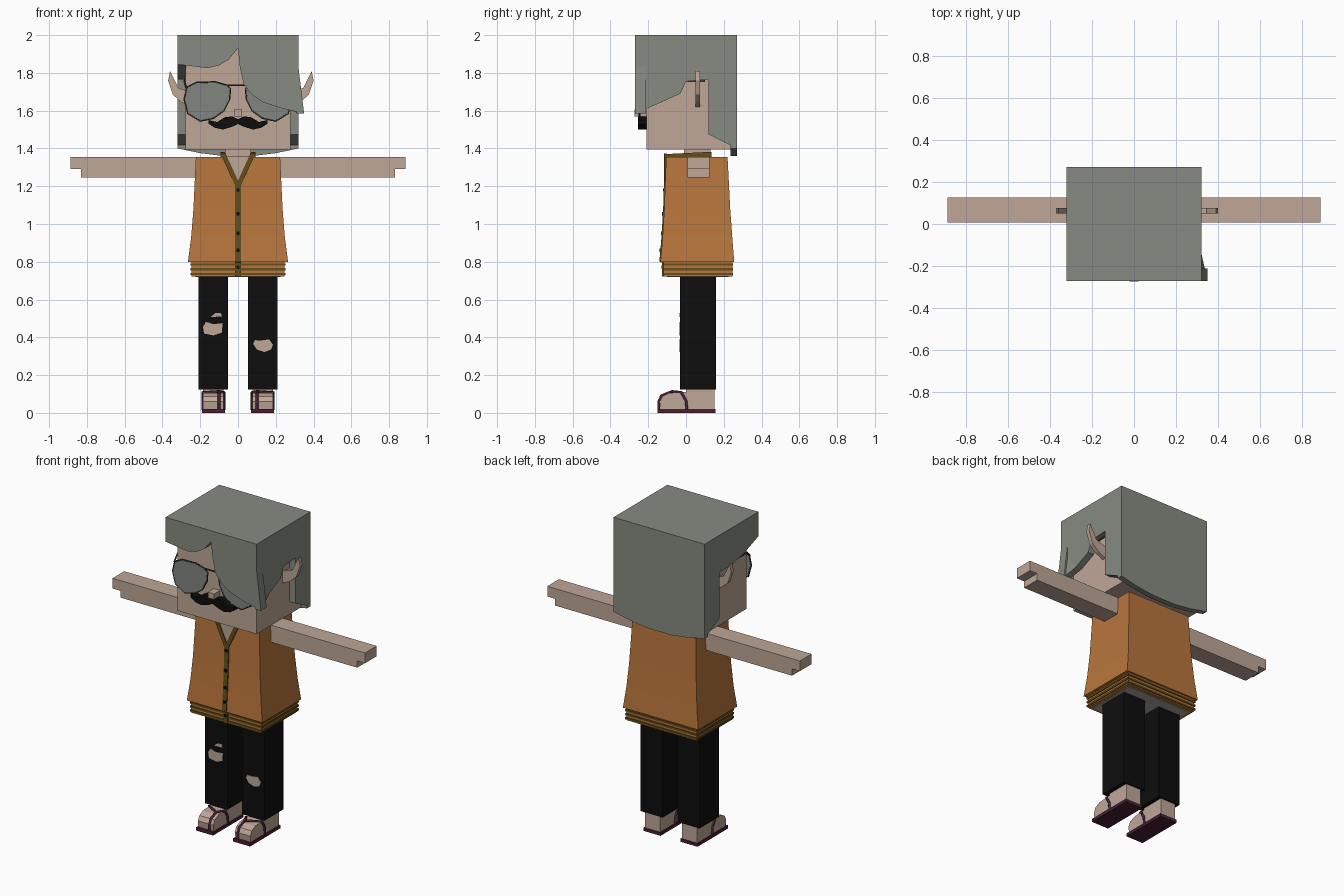
import bpy
import bmesh

cube = bpy.data.objects.get("Cube")
if cube:
    bpy.data.objects.remove(cube, do_unlink=True)


def material(name, r, g, b):
    m = bpy.data.materials.new(name)
    m.use_nodes = True
    m.diffuse_color = (r, g, b, 1)
    node = next(n for n in m.node_tree.nodes if n.type == 'BSDF_PRINCIPLED')
    node.inputs["Base Color"].default_value = (r, g, b, 1)
    return m


SKIN = material("skin", .52, .385, .31)
HAIR = material("grey hair", .245, .26, .22)
ORANGE = material("orange cloth", .48, .18, .045)
OLIVE = material("olive trim", .13, .075, .01)
BLACK = material("black", .004, .004, .004)
MAROON = material("maroon rubber", .065, .015, .035)
LENS = material("grey lens", .22, .24, .215)
FRAME = material("dark frame", .05, .045, .04)
LINING = material("grey lining", .4, .38, .36)


def finish(name, bm, mat):
    bmesh.ops.recalc_face_normals(bm, faces=bm.faces[:])
    me = bpy.data.meshes.new(name)
    bm.to_mesh(me)
    bm.free()
    me.materials.append(mat)
    ob = bpy.data.objects.new(name, me)
    bpy.context.scene.collection.objects.link(ob)
    return ob


def prism(name, pts, axis, a, b, mat):
    """Extrude an outline along x (points are y, z) or along y (points are x, z)."""
    bm = bmesh.new()
    place = (lambda p, q, t: (t, p, q)) if axis == 'x' else (lambda p, q, t: (p, t, q))
    rings = [[bm.verts.new(place(p, q, t)) for p, q in pts] for t in (a, b)]
    n = len(pts)
    for ring in rings:
        bm.faces.new(ring)
    for i in range(n):
        j = (i + 1) % n
        bm.faces.new((rings[0][i], rings[0][j], rings[1][j], rings[1][i]))
    return finish(name, bm, mat)


def loft(name, sections, mat):
    """Stack rectangles given as z, x0, x1, y0, y1."""
    bm = bmesh.new()
    rings = [[bm.verts.new(c) for c in ((x0, y0, z), (x1, y0, z), (x1, y1, z), (x0, y1, z))]
             for z, x0, x1, y0, y1 in sections]
    bm.faces.new(rings[0])
    bm.faces.new(rings[-1])
    for lo, hi in zip(rings, rings[1:]):
        for i in range(4):
            j = (i + 1) % 4
            bm.faces.new((lo[i], lo[j], hi[j], hi[i]))
    return finish(name, bm, mat)


def box(name, x0, x1, y0, y1, z0, z1, mat):
    return loft(name, [(z0, x0, x1, y0, y1), (z1, x0, x1, y0, y1)], mat)


def tube(name, pts, radius, mat, cyclic=False):
    cu = bpy.data.curves.new(name, 'CURVE')
    cu.dimensions = '3D'
    cu.bevel_depth = radius
    cu.bevel_resolution = 1
    sp = cu.splines.new('POLY')
    sp.points.add(len(pts) - 1)
    for point, co in zip(sp.points, pts):
        point.co = (*co, 1)
    sp.use_cyclic_u = cyclic
    cu.materials.append(mat)
    ob = bpy.data.objects.new(name, cu)
    bpy.context.scene.collection.objects.link(ob)


def flip(pts, s):
    return [(s * p, q) for p, q in pts]


# Head, neck and nose
box("head", -.278, .278, -.21, .235, 1.395, 1.95, SKIN)
box("neck", -.07, .07, -.01, .13, 1.34, 1.4, SKIN)
box("nose", -.022, .022, -.272, -.2, 1.57, 1.605, SKIN)

# Hair: crown, back, fringe, sides and a flared lock
box("hair_crown", -.32, .32, -.27, .27, 1.94, 2, HAIR)
prism("hair_back", [(-.32, 2), (-.32, 1.4), (-.2, 1.375), (-.08, 1.36), (.08, 1.36),
                    (.2, 1.375), (.32, 1.4), (.32, 2)], 'y', .235, .27, HAIR)
prism("hair_fringe", [(-.32, 2), (-.32, 1.845), (-.24, 1.835), (-.16, 1.825), (-.1, 1.84),
                      (-.05, 1.87), (0, 1.93), (.01, 1.83), (.03, 1.74), (.07, 1.69),
                      (.13, 1.645), (.24, 1.61), (.35, 1.585), (.32, 1.83), (.32, 2)],
      'y', -.27, -.212, HAIR)
rear_side = [(.12, 1.475), (.27, 1.4), (.27, 2)]
prism("hair_left_side", [(-.27, 2), (-.27, 1.83), (-.14, 1.64), (-.03, 1.69), (0, 1.755),
                         (.12, 1.765)] + rear_side, 'x', .275, .32, HAIR)
prism("hair_right_side", [(-.27, 2), (-.27, 1.845), (-.12, 1.79), (0, 1.765),
                          (.12, 1.765)] + rear_side, 'x', -.32, -.275, HAIR)
lock = prism("hair_left_lock", [(-.27, 1.83), (-.27, 1.585), (-.14, 1.64)], 'x', .28, .32, HAIR)
for v in lock.data.vertices:
    if v.co.z < 1.6:
        v.co.x += .03

# Moustache
half = [(0, 1.555), (.03, 1.57), (.07, 1.565), (.11, 1.54), (.155, 1.55), (.155, 1.53),
        (.125, 1.51), (.08, 1.5), (.03, 1.515), (0, 1.53)]
for s, side in ((1, "left"), (-1, "right")):
    prism("moustache_" + side, flip(half, s), 'y', -.255, -.205, BLACK)

# Glasses
lens = [(.04, 1.715), (.06, 1.735), (.12, 1.752), (.22, 1.75), (.27, 1.725), (.285, 1.66),
        (.265, 1.585), (.2, 1.545), (.13, 1.56), (.075, 1.6), (.045, 1.66)]
for s, side in ((1, "left"), (-1, "right")):
    outline = flip(lens, s)
    prism(side + "_lens", outline, 'y', -.25, -.244, LENS)
    tube(side + "_lens_rim", [(x, -.247, z) for x, z in outline], .005, FRAME, True)
    tube(side + "_temple", [(s * .275, -.247, 1.72), (s * .284, -.2, 1.755),
                            (s * .284, .1, 1.76)], .005, FRAME)
tube("glasses_bridge", [(-.06, -.247, 1.735), (.06, -.247, 1.735)], .005, FRAME)

# Pointed ears
ear = [(.26, 1.61), (.33, 1.645), (.375, 1.685), (.4, 1.76), (.39, 1.81), (.345, 1.72), (.26, 1.69)]
prism("left_ear", ear, 'y', .05, .075, SKIN)
prism("right_ear", [(.03 - x, z) for x, z in ear], 'y', .05, .075, SKIN)

# Jacket body and striped hem
loft("jacket", [(.8, -.265, .265, -.135, .255), (.93, -.248, .248, -.124, .245),
                (1.08, -.236, .236, -.115, .234), (1.355, -.223, .223, -.105, .22)], ORANGE)
box("hem", -.247, .247, -.118, .245, .722, .8, ORANGE)
for i, z in enumerate((.785, .76, .735)):
    box(f"hem_stripe_{i + 1}", -.252, .252, -.123, .25, z - .006, z + .006, OLIVE)
box("jacket_lining", -.225, .225, -.1, .225, .719, .73, LINING)

# Neckline, collar, placket and buttons
prism("neckline_skin", [(-.07, 1.36), (.07, 1.36), (0, 1.22)], 'y', -.112, .1, SKIN)
for s, side in ((1, "left"), (-1, "right")):
    prism(side + "_lapel_trim", flip([(.065, 1.372), (.092, 1.372), (.014, 1.2), (0, 1.2), (0, 1.23)], s),
          'y', -.117, -.1, OLIVE)
    prism(side + "_collar", [(-.11, 1.35), (-.11, 1.37), (.13, 1.382), (.13, 1.35)],
          'x', s * .065, s * .092, OLIVE)
box("back_collar", -.092, .092, .115, .135, 1.35, 1.382, OLIVE)
placket = [(.722, -.126), (.795, -.126), (.8, -.141), (.93, -.13), (1.08, -.121), (1.22, -.116)]
loft("placket", [(z, -.015, .015, y, -.09) for z, y in placket], OLIVE)
for i, (z, y) in enumerate(((1.18, -.121), (1.055, -.126), (.95, -.132), (.86, -.14), (.77, -.13))):
    box(f"button_{i + 1}", -.009, .009, y, y + .02, z - .009, z + .009, BLACK)

# Arms, trouser legs, feet and sandals
foot = [(-.135, .02), (-.14, .06), (-.125, .088), (-.09, .105), (0, .112), (0, .13), (.15, .13), (.15, .02)]
arm = [(.2, 1.355), (.2, 1.247), (.832, 1.247), (.832, 1.29), (.887, 1.29), (.887, 1.355)]
for s, side in ((1, "left"), (-1, "right")):
    prism(side + "_arm", flip(arm, s), 'y', .008, .125, SKIN)
    c = s * .13
    box(side + "_trouser_leg", c - .078, c + .078, -.032, .16, .123, .73, BLACK)
    prism(side + "_foot", foot, 'x', c - .054, c + .054, SKIN)
    box(side + "_sandal_sole", c - .06, c + .06, -.15, .155, 0, .02, MAROON)
    toe = c - s * .03
    top = (toe, -.075, .113)
    tube(side + "_sandal_thong", [(toe, -.143, .015), (toe, -.145, .06), (toe, -.13, .092), top],
         .008, MAROON)
    for e, part in ((1, "outer"), (-1, "inner")):
        x = c + s * e * .056
        tube(f"{side}_{part}_strap", [(x, .005, .015), (x, 0, .065), (x, -.025, .108), top],
             .008, MAROON)

# Torn patches on the trousers
tears = {
    "right_knee_tear": [(-.185, .455), (-.18, .42), (-.13, .41), (-.085, .425), (-.082, .475),
                        (-.13, .47), (-.17, .482)],
    "right_small_tear": [(-.145, .508), (-.085, .51), (-.09, .53), (-.12, .528)],
    "left_knee_tear": [(.08, .365), (.1, .335), (.14, .322), (.175, .335), (.185, .36),
                       (.165, .39), (.12, .383), (.09, .385)],
}
for name, outline in tears.items():
    prism(name, outline, 'y', -.035, -.03, SKIN)
